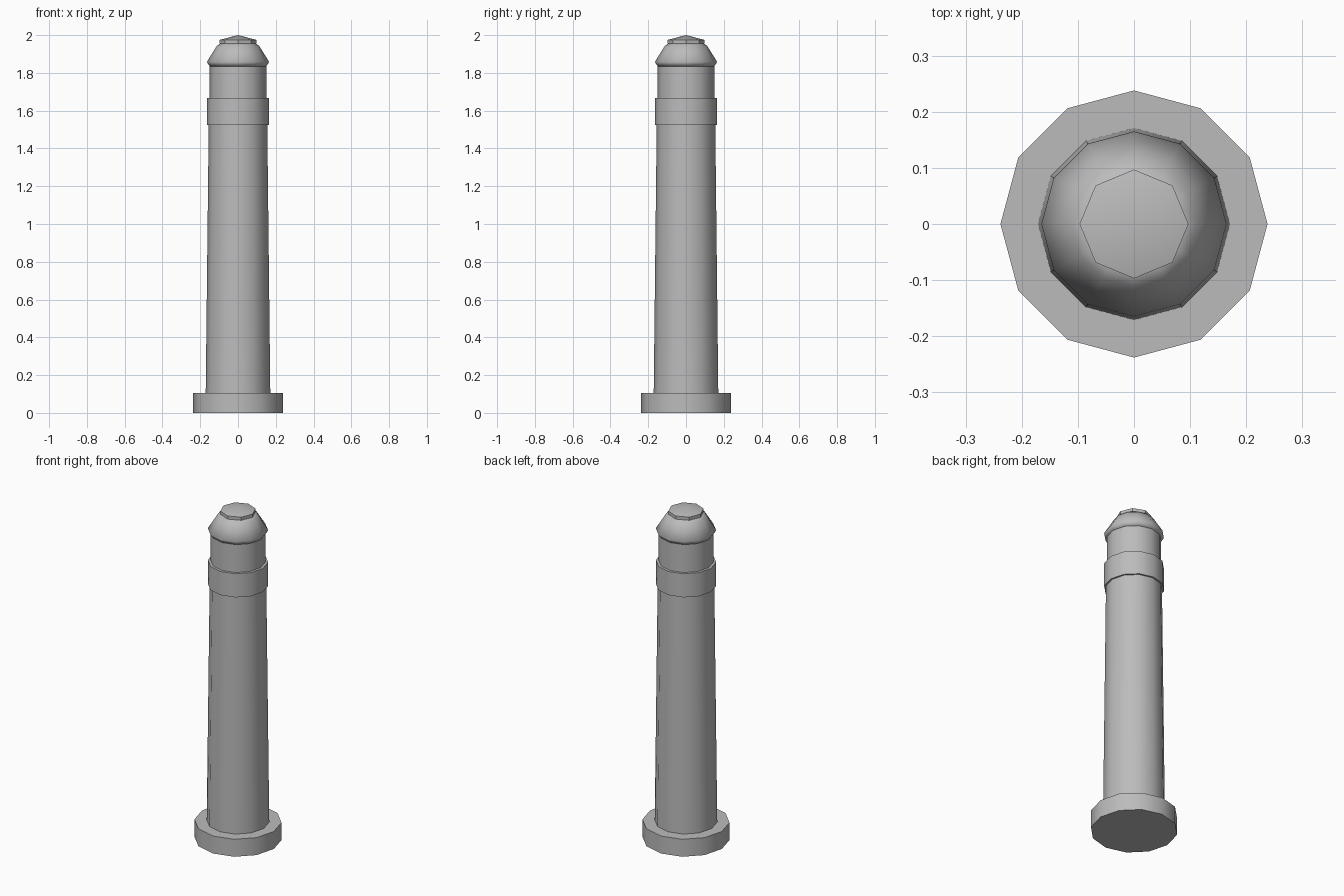
import bpy, math

if "Cube" in bpy.data.objects:
    bpy.data.objects.remove(bpy.data.objects["Cube"])

grey = bpy.data.materials.new("plain grey")
grey.diffuse_color = (0.5, 0.5, 0.5, 1)
grey.use_nodes = True
grey.node_tree.nodes["Principled BSDF"].inputs["Base Color"].default_value = grey.diffuse_color


def lathe(name, profile, sides=12, angle=40):
    """Revolve (radius, height) points; radius 0 makes a pole, open ends are capped."""
    verts, rings, faces = [], [], []
    for r, z in profile:
        n = sides if r else 1
        rings.append([len(verts) + i for i in range(n)])
        for i in range(n):
            a = 2 * math.pi * i / sides
            verts.append((r * math.cos(a), r * math.sin(a), z))
    for lo, hi in zip(rings, rings[1:]):
        for i in range(sides):
            j = (i + 1) % sides
            if len(hi) == 1:
                faces.append((lo[i], lo[j], hi[0]))
            else:
                faces.append((lo[i], lo[j], hi[j], hi[i]))
    faces.append(rings[0][::-1])
    if len(rings[-1]) > 1:
        faces.append(rings[-1])
    mesh = bpy.data.meshes.new(name)
    mesh.from_pydata(verts, [], faces)
    mesh.materials.append(grey)
    obj = bpy.data.objects.new(name, mesh)
    bpy.context.collection.objects.link(obj)
    bpy.ops.object.select_all(action='DESELECT')
    obj.select_set(True)
    bpy.context.view_layer.objects.active = obj
    bpy.ops.object.shade_smooth_by_angle(angle=math.radians(angle))
    return obj


# Foot and tapered column
lathe("base_plinth", [(0.238, 0), (0.238, 0.105)])
lathe("column_shaft", [(0.171, 0.105), (0.155, 1.53)])
# Collar and neck
lathe("collar_ring", [(0.165, 1.525), (0.165, 1.667)])
lathe("neck", [(0.15, 1.53), (0.15, 1.85)])
# Rounded head with a small eight-sided cap
lathe("dome", [(0.15, 1.835), (0.165, 1.858), (0.111, 1.945), (0.09, 1.957)], angle=75)
lathe("top_cap", [(0.097, 1.956), (0.097, 1.975), (0, 2.0)], sides=8)
